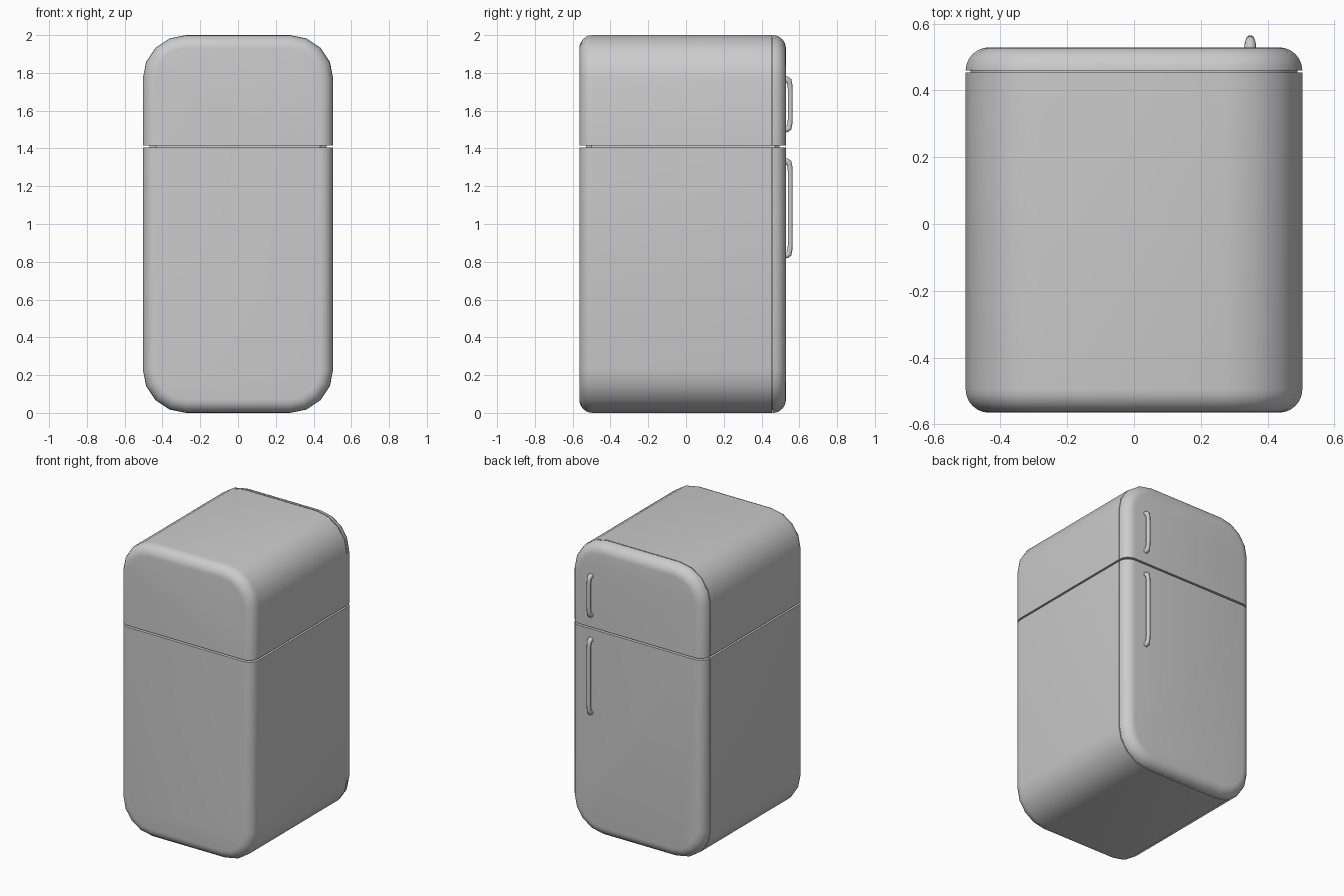
import bpy, bmesh, math
from mathutils import Vector

if "Cube" in bpy.data.objects:
    bpy.data.objects.remove(bpy.data.objects["Cube"])

W, H, R, SEG = 0.504, 2.0, 0.23, 4
EDGE = 0.07


def outline(y, inset):
    # rounded rectangle in the xz plane, shrunk by inset
    r = R - inset
    pts = []
    corners = [(1, 1, 0), (-1, 1, 90), (-1, -1, 180), (1, -1, 270)]
    for sx, sz, start in corners:
        cx, cz = sx * (W - R), H / 2 + sz * (H / 2 - R)
        for i in range(SEG + 1):
            a = math.radians(start + 90 * i / SEG)
            pts.append((cx + r * math.cos(a), y, cz + r * math.sin(a)))
    return pts


def smooth(ob, angle=35):
    bpy.ops.object.select_all(action='DESELECT')
    ob.select_set(True)
    bpy.context.view_layer.objects.active = ob
    bpy.ops.object.shade_smooth_by_angle(angle=math.radians(angle))


def shell(name, sections, zmin=None, zmax=None):
    # loft of outlines along y, optionally cut flat at zmin / zmax
    bm = bmesh.new()
    loops = [[bm.verts.new(p) for p in outline(y, d)] for y, d in sections]
    n = len(loops[0])
    for a, b in zip(loops, loops[1:]):
        for i in range(n):
            j = (i + 1) % n
            bm.faces.new((a[i], a[j], b[j], b[i]))
    bm.faces.new(loops[0])
    bm.faces.new(loops[-1])
    for z, s in ((zmin, -1), (zmax, 1)):
        if z is None:
            continue
        res = bmesh.ops.bisect_plane(
            bm, geom=bm.verts[:] + bm.edges[:] + bm.faces[:],
            plane_co=(0, 0, z), plane_no=(0, 0, s), clear_outer=True)
        cut = [e for e in res['geom_cut'] if isinstance(e, bmesh.types.BMEdge)]
        bmesh.ops.contextual_create(bm, geom=cut)
    bmesh.ops.recalc_face_normals(bm, faces=bm.faces[:])
    me = bpy.data.meshes.new(name)
    bm.to_mesh(me)
    bm.free()
    ob = bpy.data.objects.new(name, me)
    bpy.context.collection.objects.link(ob)
    smooth(ob)
    return ob


def handle(name, z0, z1):
    # bowed bar with slightly thicker feet
    path = [(0.518, 0.016, 1.2), (0.534, 0.017, 1.2), (0.545, 0.024, 1.1),
            (0.550, 0.045, 0.95), (0.552, 0.075, 0.9)]
    pts = [(y, z0 + d, r) for y, d, r in path]
    pts += [(y, z1 - d, r) for y, d, r in reversed(path)]
    cu = bpy.data.curves.new(name, 'CURVE')
    cu.dimensions = '3D'
    cu.bevel_depth = 0.0145
    cu.bevel_resolution = 3
    cu.use_fill_caps = True
    sp = cu.splines.new('POLY')
    sp.points.add(len(pts) - 1)
    for p, (y, z, r) in zip(sp.points, pts):
        p.co = (0.348, y, z, 1)
        p.radius = r
    ob = bpy.data.objects.new(name, cu)
    bpy.context.collection.objects.link(ob)
    bpy.ops.object.select_all(action='DESELECT')
    ob.select_set(True)
    bpy.context.view_layer.objects.active = ob
    bpy.ops.object.convert(target='MESH')
    smooth(bpy.context.object, 60)


# quarter-round edge: (depth from the face, inset)
ROUND = [(EDGE * (1 - math.sin(a)), EDGE * (1 - math.cos(a)))
         for a in (math.radians(90 - 15 * i) for i in range(7))]
BACK, FRONT, SPLIT = -0.565, 0.529, 0.454
body = [(BACK + d, i) for d, i in ROUND] + [(SPLIT, 0)]
door = [(FRONT - d, i) for d, i in ROUND] + [(0.462, 0)]
seal = [(SPLIT - 0.01, 0.015), (0.472, 0.015)]

# upper and lower cabinet, door and door seal, parted by a thin gap
for level, lo, hi in (("lower", None, 1.404), ("upper", 1.416, None)):
    shell(level + "_cabinet", body, lo, hi)
    shell(level + "_door", door, lo, hi)
    shell(level + "_door_seal", seal, lo, hi)

# inner core seen inside the gaps
shell("inner_core", [(-0.53, 0.07), (-0.50, 0.035), (0.47, 0.035), (0.495, 0.06)])

# handles
handle("upper_handle", 1.485, 1.782)
handle("lower_handle", 0.818, 1.348)
